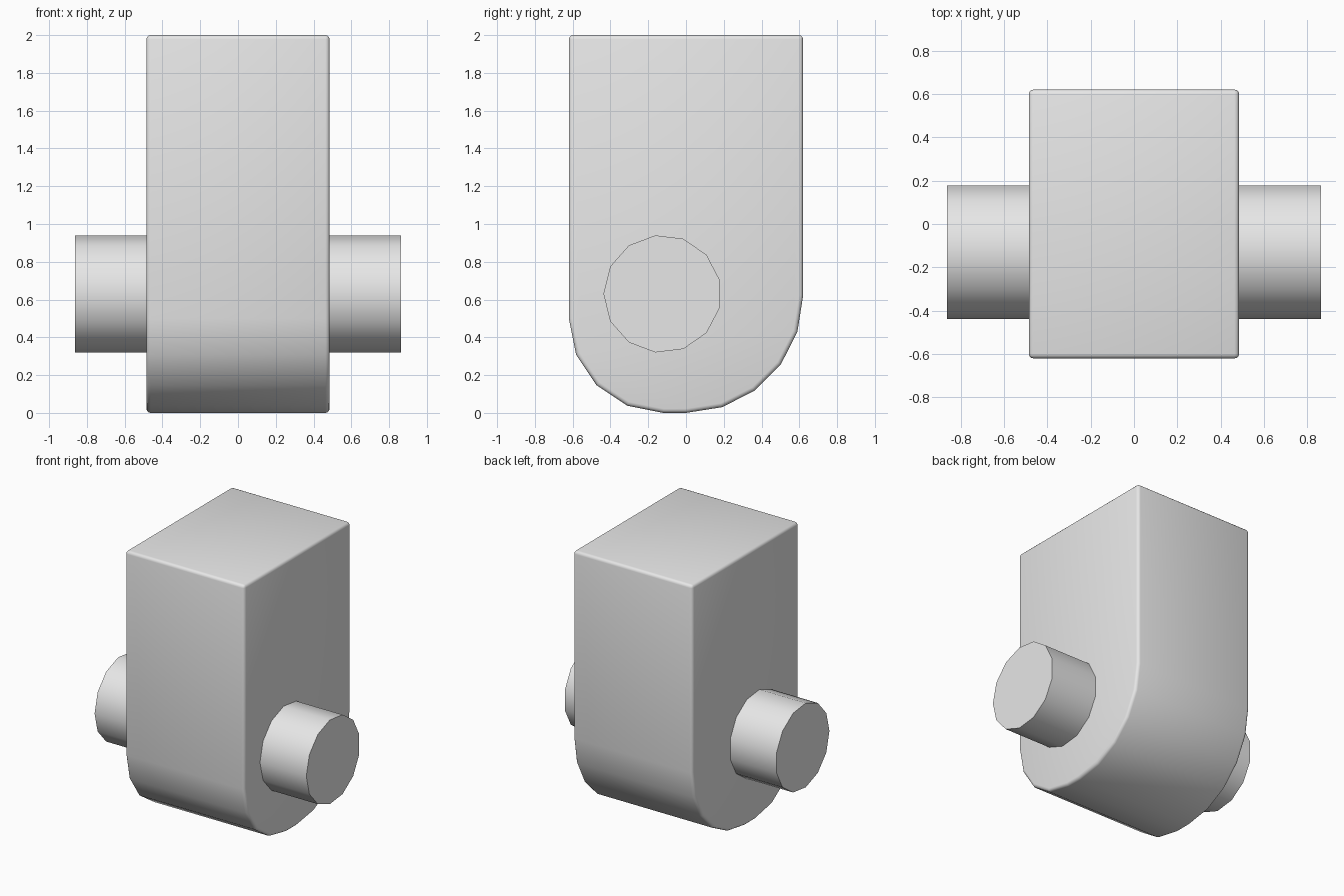
import bpy
import bmesh
from math import cos, sin, pi, radians

cube = bpy.data.objects.get("Cube")
if cube:
    bpy.data.objects.remove(cube, do_unlink=True)

grey = bpy.data.materials.new("light grey")
grey.use_nodes = True
colour = (0.8, 0.8, 0.8, 1)
grey.diffuse_color = colour
grey.node_tree.nodes["Principled BSDF"].inputs["Base Color"].default_value = colour


def arc(y, z, radius, start, end, steps):
    """Points on a circular arc in the side plane, angles in degrees."""
    angles = [radians(start + (end - start) * i / steps) for i in range(steps + 1)]
    return [(y + radius * cos(a), z + radius * sin(a)) for a in angles]


def extrude_profile(name, points, half_width, bevel=0):
    """Prism along x from a side profile, smooth except at its sharp edges."""
    bm = bmesh.new()
    face = bm.faces.new([bm.verts.new((-half_width, y, z)) for y, z in points])
    moved = bmesh.ops.extrude_face_region(bm, geom=[face])["geom"]
    verts = [v for v in moved if isinstance(v, bmesh.types.BMVert)]
    bmesh.ops.translate(bm, verts=verts, vec=(2 * half_width, 0, 0))
    bmesh.ops.recalc_face_normals(bm, faces=bm.faces)
    if bevel:
        edges = [e for e in bm.edges if e.calc_face_angle() > radians(40)]
        bmesh.ops.bevel(bm, geom=edges, offset=bevel, segments=3, profile=0.5,
                        affect='EDGES', clamp_overlap=True)
    mesh = bpy.data.meshes.new(name)
    bm.to_mesh(mesh)
    bm.free()
    mesh.materials.append(grey)
    obj = bpy.data.objects.new(name, mesh)
    bpy.context.collection.objects.link(obj)
    bpy.ops.object.select_all(action='DESELECT')
    obj.select_set(True)
    bpy.context.view_layer.objects.active = obj
    bpy.ops.object.shade_smooth_by_angle(angle=radians(35))
    return obj


# Upright block: square top, bottom rounded by a tighter front and a wider back arc
half_depth, height = 0.62, 2.0
front_arc = arc(-0.12, 0.5, 0.5, 180, 270, 4)
back_arc = arc(0, half_depth, half_depth, 270, 360, 5)
top = [(half_depth, height), (-half_depth, height)]
extrude_profile("block", front_arc + back_arc + top, 0.485, bevel=0.022)

# Thirteen-sided pin through the block, sticking out on both sides
pin = arc(-0.125, 0.63, 0.312, 180, 540, 13)[:-1]
extrude_profile("cross_pin", pin, 0.862)
